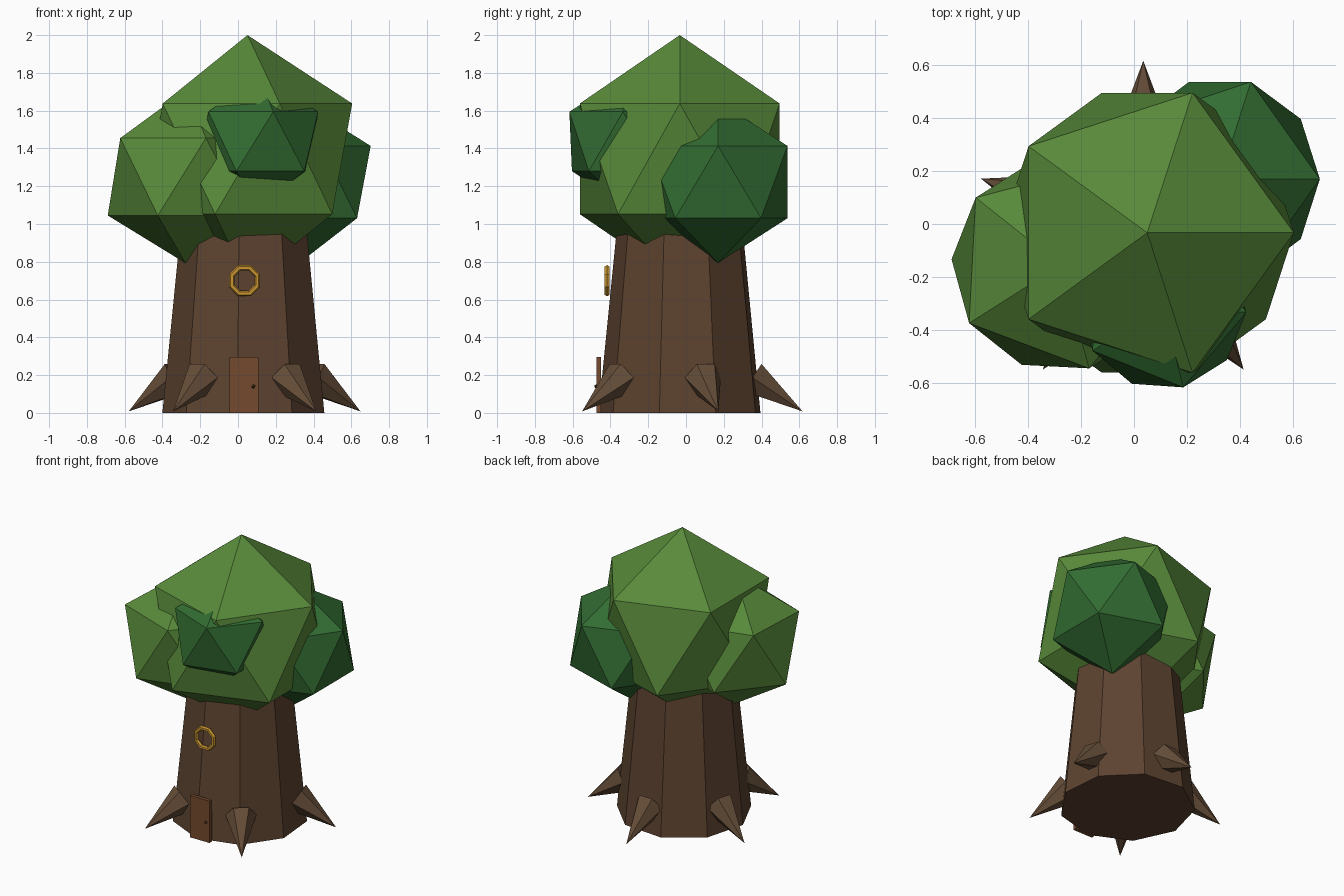
import bpy
import bmesh
from math import radians, sin, cos
from mathutils import Matrix, Vector

if "Cube" in bpy.data.objects:
    bpy.data.objects.remove(bpy.data.objects["Cube"], do_unlink=True)

CENTRE = Vector((0.035, -0.028, 0))


def material(name, rgb):
    """Flat colour given as 0-255 sRGB, stored as linear."""
    lin = [(c / 255 / 12.92) if c < 11 else ((c / 255 + 0.055) / 1.055) ** 2.4 for c in rgb]
    mat = bpy.data.materials.new(name)
    mat.use_nodes = True
    mat.diffuse_color = (*lin, 1)
    bsdf = mat.node_tree.nodes["Principled BSDF"]
    bsdf.inputs["Base Color"].default_value = (*lin, 1)
    bsdf.inputs["Roughness"].default_value = 0.9
    return mat


BARK = material("bark brown", (93, 67, 48))
ROOT = material("root brown", (101, 77, 56))
DOOR = material("door brown", (116, 74, 45))
KNOB = material("knob brown", (84, 56, 30))
GOLD = material("gold", (200, 148, 48))
LEAF = material("leaf green", (88, 138, 58))
DARK_LEAF = material("dark leaf green", (50, 108, 50))


def part(name, mat, build, matrix=Matrix()):
    """Make a flat-shaded object from a bmesh building function."""
    bm = bmesh.new()
    build(bm)
    bmesh.ops.transform(bm, matrix=matrix, verts=bm.verts)
    mesh = bpy.data.meshes.new(name)
    bm.to_mesh(mesh)
    bm.free()
    mesh.materials.append(mat)
    obj = bpy.data.objects.new(name, mesh)
    bpy.context.collection.objects.link(obj)
    return obj


def cone(sides, r1, r2, depth):
    return lambda bm: bmesh.ops.create_cone(
        bm, cap_ends=True, segments=sides, radius1=r1, radius2=r2, depth=depth)


def ball(bm):
    bmesh.ops.create_icosphere(bm, subdivisions=1, radius=1)


def cube(bm):
    bmesh.ops.create_cube(bm, size=1)


def place(loc, scale, turn=0):
    return Matrix.LocRotScale(
        Vector(loc), Matrix.Rotation(radians(turn), 3, "Z"), Vector(scale))


# Tapered nine-sided trunk, its top buried in the leaves
TRUNK_H = 1.2
part("trunk", BARK, cone(9, 0.437, 0.317, TRUNK_H),
     place(CENTRE + Vector((0, 0, TRUNK_H / 2)), (1, 1, 1), 175))

# Five pointed roots sloping down and out around the trunk
SLOPE, LENGTH = radians(34), 0.32
for i in range(5):
    a = radians(18 + 72 * i)
    out = Vector((cos(a), sin(a), 0))
    axis = out * cos(SLOPE) - Vector((0, 0, sin(SLOPE)))
    up = out * sin(SLOPE) + Vector((0, 0, cos(SLOPE)))
    tip = CENTRE + out * 0.645 + Vector((0, 0, 0.008))
    matrix = Matrix((up, axis.cross(up), axis)).transposed().to_4x4()
    matrix.translation = tip - axis * LENGTH / 2
    part(f"root_{i + 1}", ROOT, cone(6, 0.1, 0, LENGTH), matrix)

# Leaf clumps: name, colour, centre, scale, turn
clumps = [
    ("crown_main", LEAF, (0.05, -0.033, 1.345), (0.62, 0.622, 0.655), 0),
    ("crown_right", LEAF, (-0.277, -0.155, 1.25), (0.462, 0.452, 0.458), -3),
    ("crown_left", DARK_LEAF, (0.325, 0.17, 1.222), (0.422, 0.432, 0.428), 0),
    ("crown_front", DARK_LEAF, (0.11, -0.312, 1.437), (0.352, 0.352, 0.352), -4),
]
for name, mat, loc, scale, turn in clumps:
    part(name, mat, ball, place(loc, scale, turn))

# Little front door with its knob
part("door", DOOR, cube, place((0.032, -0.462, 0.148), (0.154, 0.026, 0.296)))
part("door_knob", KNOB, ball, place((0.082, -0.476, 0.14), (0.011, 0.011, 0.011)))

# Round window frame above the door
bpy.ops.mesh.primitive_torus_add(
    major_segments=8, minor_segments=6, major_radius=0.073, minor_radius=0.016,
    location=(0.035, -0.418, 0.7), rotation=(radians(90), radians(22.5), 0))
frame = bpy.context.object
frame.name = "window_frame"
frame.data.materials.append(GOLD)
